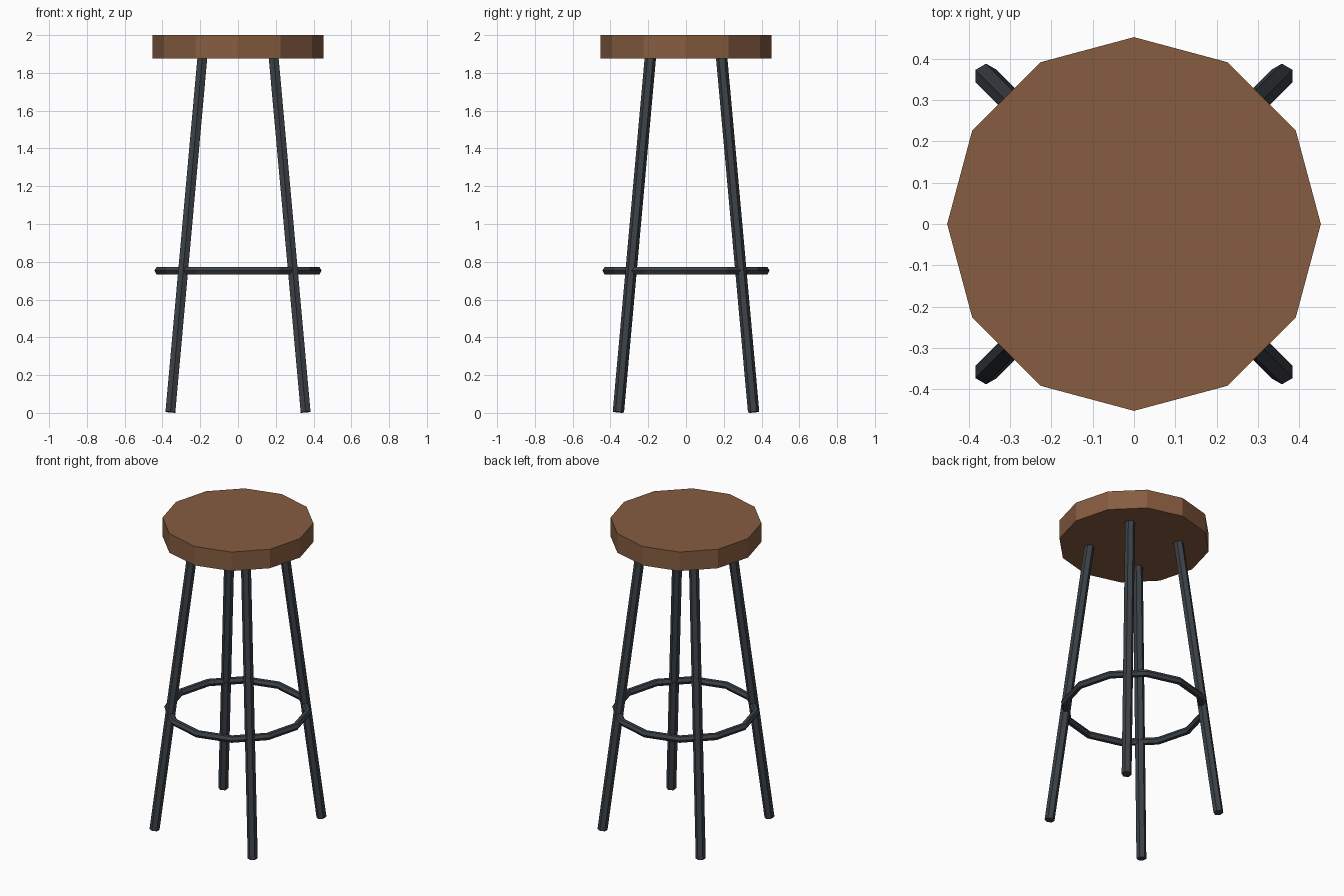
import bpy
from mathutils import Vector

cube = bpy.data.objects.get("Cube")
if cube:
    bpy.data.objects.remove(cube, do_unlink=True)


def make_material(name, color):
    mat = bpy.data.materials.new(name)
    mat.use_nodes = True
    mat.diffuse_color = color
    mat.node_tree.nodes["Principled BSDF"].inputs["Base Color"].default_value = color
    return mat


def finish(name, mat):
    obj = bpy.context.object
    obj.name = name
    obj.data.materials.append(mat)
    return obj


def rod(name, start, end, radius, sides, mat):
    """Straight prism between two points."""
    axis = end - start
    turn = Vector((0, 0, 1)).rotation_difference(axis).to_euler()
    bpy.ops.mesh.primitive_cylinder_add(
        vertices=sides, radius=radius, depth=axis.length,
        location=(start + end) / 2, rotation=turn)
    return finish(name, mat)


wood = make_material("brown wood", (0.24, 0.107, 0.051, 1))
metal = make_material("dark metal", (0.044, 0.053, 0.062, 1))

# Twelve-sided seat
rod("seat", Vector((0, 0, 1.875)), Vector((0, 0, 2)), 0.452, 12, wood)

# Four splayed hexagonal legs, ending inside the seat
for depth_name, sy in (("front", -1), ("back", 1)):
    for side_name, sx in (("left", 1), ("right", -1)):
        foot = Vector((sx * 0.358, sy * 0.358, 0.004))
        top = Vector((sx * 0.187, sy * 0.187, 1.9))
        rod(f"{depth_name}_{side_name}_leg", foot, top, 0.03, 6, metal)

# Footrest ring
bpy.ops.mesh.primitive_torus_add(
    major_segments=12, minor_segments=6, major_radius=0.42,
    minor_radius=0.0225, location=(0, 0, 0.753))
finish("footrest_ring", metal)
